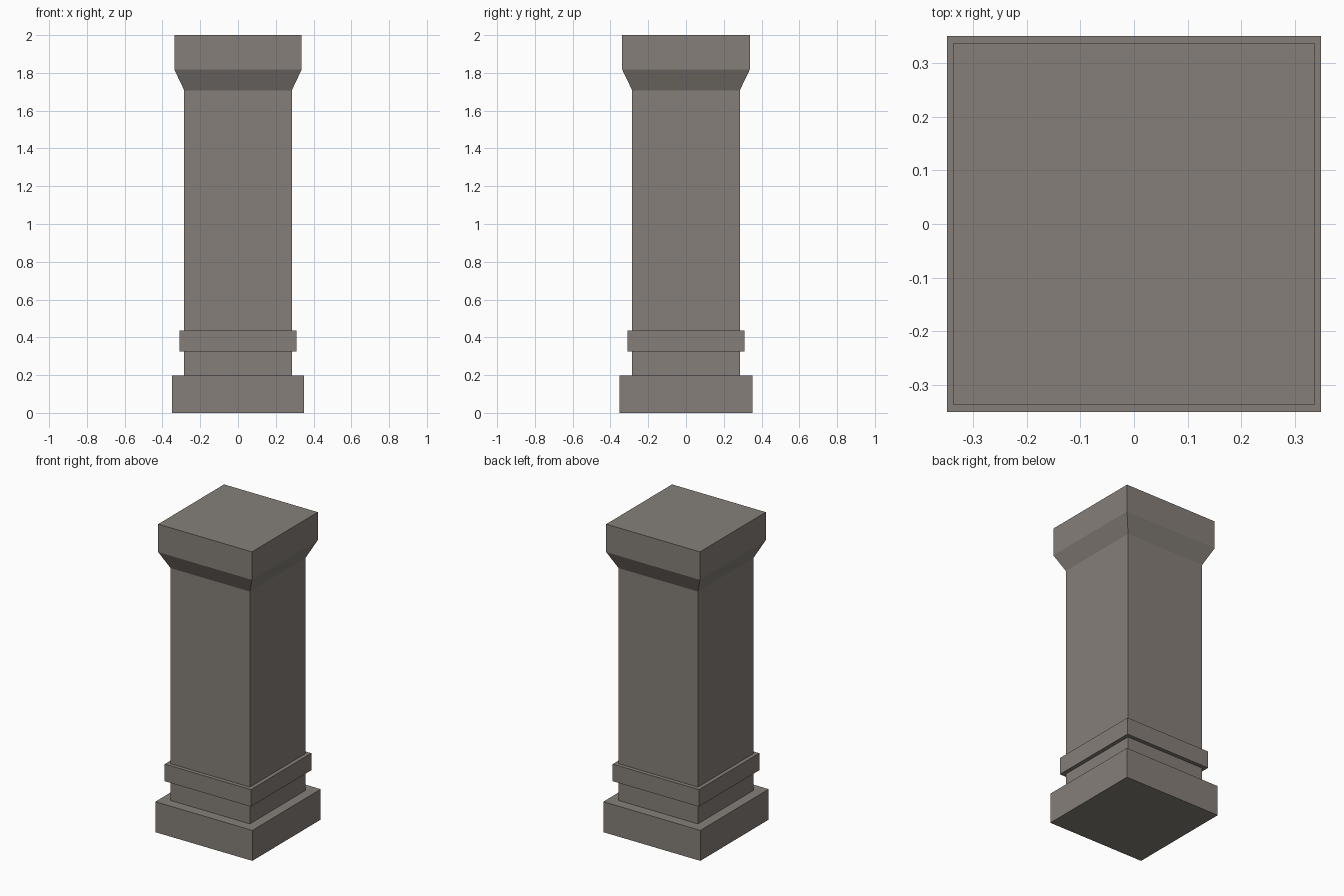
import bpy
import bmesh

if "Cube" in bpy.data.objects:
    bpy.data.objects.remove(bpy.data.objects["Cube"])

stone = bpy.data.materials.new("warm grey stone")
stone.diffuse_color = (0.235, 0.212, 0.191, 1)
stone.use_nodes = True
stone.node_tree.nodes["Principled BSDF"].inputs["Base Color"].default_value = stone.diffuse_color

# Stepped profile from floor to top: (half width x, half width y, height)
PROFILE = [
    (0.349, 0.351, 0.0), (0.349, 0.351, 0.198),    # plinth
    (0.285, 0.285, 0.198), (0.285, 0.285, 0.326),  # neck
    (0.31, 0.31, 0.326), (0.31, 0.31, 0.437),      # band
    (0.285, 0.285, 0.437), (0.285, 0.285, 1.708),  # shaft
    (0.337, 0.338, 1.818), (0.337, 0.338, 2.0),    # flared capital
]

# Loft square rings into one closed pillar
bm = bmesh.new()
rings = [[bm.verts.new((sx * hx, sy * hy, z))
          for sx, sy in ((-1, -1), (1, -1), (1, 1), (-1, 1))]
         for hx, hy, z in PROFILE]
for low, high in zip(rings, rings[1:]):
    for i in range(4):
        j = (i + 1) % 4
        bm.faces.new((low[i], low[j], high[j], high[i]))
bm.faces.new(rings[0][::-1])
bm.faces.new(rings[-1])
bmesh.ops.recalc_face_normals(bm, faces=bm.faces)

mesh = bpy.data.meshes.new("square_pillar")
bm.to_mesh(mesh)
bm.free()
mesh.materials.append(stone)
pillar = bpy.data.objects.new("square_pillar", mesh)
bpy.context.collection.objects.link(pillar)
